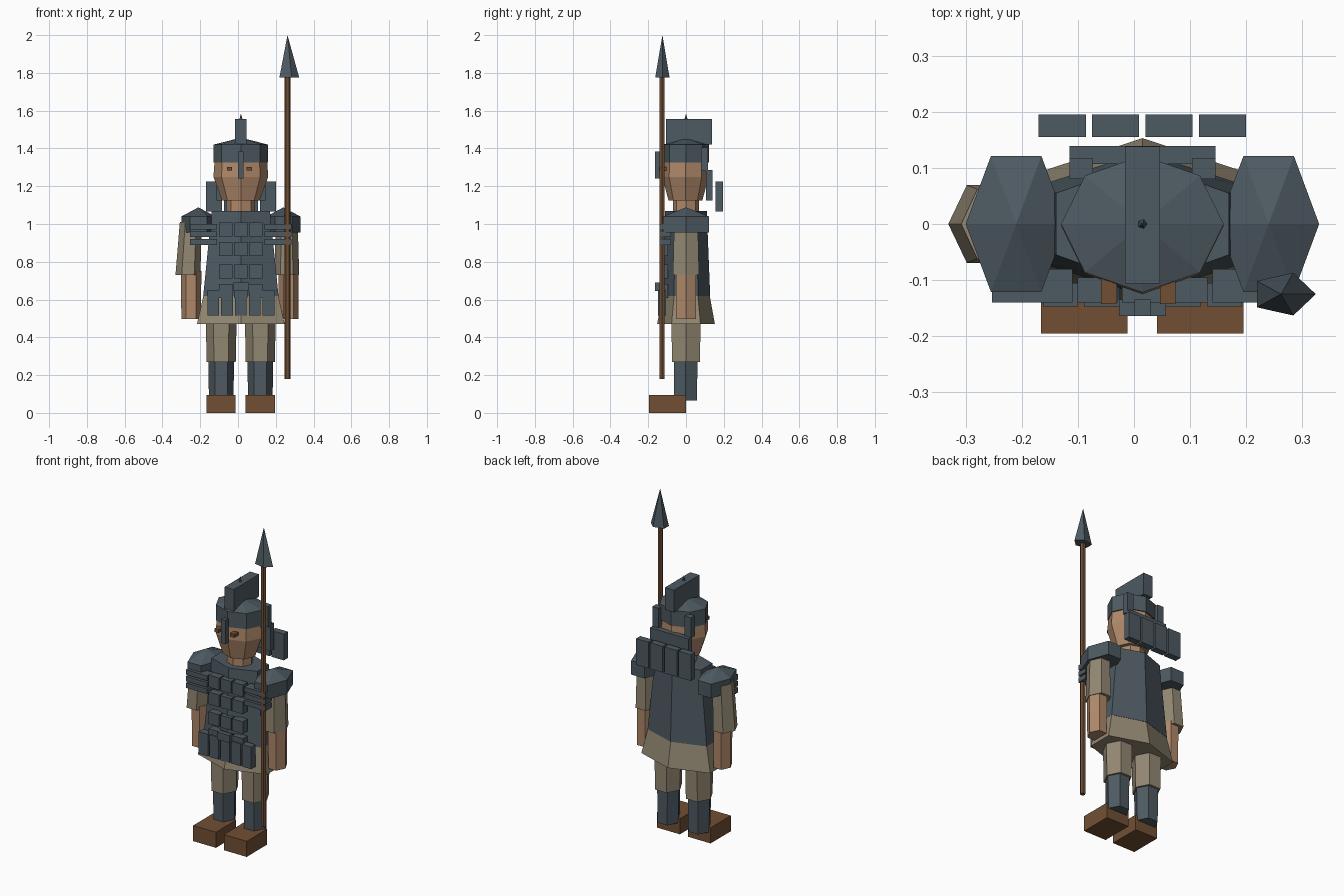
import bpy, bmesh, math

if "Cube" in bpy.data.objects:
    bpy.data.objects.remove(bpy.data.objects["Cube"])


def material(name, rgb):
    m = bpy.data.materials.new(name)
    m.diffuse_color = (*rgb, 1)
    m.use_nodes = True
    m.node_tree.nodes["Principled BSDF"].inputs["Base Color"].default_value = m.diffuse_color
    return m


STEEL = material("slate steel", (0.075, 0.102, 0.122))
SKIN = material("skin", (0.43, 0.25, 0.145))
CLOTH = material("beige cloth", (0.29, 0.245, 0.17))
BROWN = material("brown leather", (0.165, 0.078, 0.034))
CX = 0.015  # body centre line


def finish(name, bm, mat):
    bmesh.ops.recalc_face_normals(bm, faces=bm.faces)
    me = bpy.data.meshes.new(name)
    bm.to_mesh(me)
    bm.free()
    me.materials.append(mat)
    ob = bpy.data.objects.new(name, me)
    bpy.context.collection.objects.link(ob)
    return ob


def box(name, mat, x0, x1, y0, y1, z0, z1):
    bm = bmesh.new()
    bmesh.ops.create_cube(bm, size=1)
    for v in bm.verts:
        v.co = ((x0 + x1) / 2 + v.co.x * (x1 - x0),
                (y0 + y1) / 2 + v.co.y * (y1 - y0),
                (z0 + z1) / 2 + v.co.z * (z1 - z0))
    return finish(name, bm, mat)


def loft(name, mat, sides, rings, turn=0.0):
    """Faceted solid through rings of (x, y, z, rx, ry); rx = 0 gives a point."""
    bm = bmesh.new()
    loops = []
    for x, y, z, rx, ry in rings:
        if rx == 0:
            loops.append([bm.verts.new((x, y, z))])
            continue
        angles = [turn + math.tau * i / sides for i in range(sides)]
        loops.append([bm.verts.new((x + rx * math.cos(a), y + ry * math.sin(a), z))
                      for a in angles])
    for a, b in zip(loops, loops[1:]):
        for i in range(sides):
            j = (i + 1) % sides
            if len(b) == 1:
                bm.faces.new((a[i], a[j], b[0]))
            else:
                bm.faces.new((a[i], a[j], b[j], b[i]))
    for end in (loops[0], loops[-1]):
        if len(end) > 1:
            bm.faces.new(end)
    return finish(name, bm, mat)


# Legs and shoes
for side, x in (("left", -0.089), ("right", 0.118)):
    box(f"{side}_shoe", BROWN, x - 0.077, x + 0.077, -0.195, 0, 0, 0.095)
    loft(f"{side}_greave", STEEL, 6, [(x, -0.002, 0.065, 0.065, 0.07),
                                      (x, -0.002, 0.28, 0.068, 0.072)])
    loft(f"{side}_trouser", CLOTH, 6, [(x, 0, 0.27, 0.077, 0.085),
                                       (x, 0, 0.52, 0.082, 0.09)])

# Tunic skirt and body armour: hexagons with a corner at the front
loft("tunic_skirt", CLOTH, 6, [(CX, 0, 0.47, 0.268, 0.153),
                               (CX, 0, 0.64, 0.224, 0.122)], math.pi / 6)
loft("body_armour", STEEL, 6, [(CX, 0, 0.62, 0.23, 0.128),
                               (CX, 0, 1.07, 0.178, 0.11)], math.pi / 6)

# Chest plates, belt buckle and hanging skirt plates
for row, z in enumerate((0.645, 0.748, 0.868, 0.972)):
    for col in range(3):
        x = CX + (col - 1) * 0.08
        box(f"chest_plate_{row}_{col}", STEEL, x - 0.036, x + 0.036,
            -0.14, -0.095, z - 0.037, z + 0.037)
box("belt_buckle", STEEL, CX - 0.042, CX + 0.042, -0.164, -0.135, 0.645, 0.69)
for i in range(5):
    x = CX + (i - 2) * 0.073
    box(f"hanging_plate_{i}", STEEL, x - 0.031, x + 0.031, -0.147, -0.105, 0.515, 0.65)

# Shoulder guards with the strips in front of them
for side, s in (("left", -1), ("right", 1)):
    x = CX + s * 0.225
    loft(f"{side}_shoulder_guard", STEEL, 6, [(x, 0, 0.955, 0.09, 0.14),
                                              (x, 0, 1.04, 0.09, 0.14),
                                              (x, 0, 1.088, 0, 0)])
    for k, z in enumerate((0.905, 0.945, 0.985)):
        a, b = sorted((CX + s * 0.125, CX + s * 0.268))
        box(f"{side}_shoulder_strip_{k}", STEEL, a, b, -0.14, -0.08, z - 0.015, z + 0.015)

# Arms
for side, top, low, fore in (("left", -0.25, -0.265, -0.248), ("right", 0.258, 0.258, 0.267)):
    loft(f"{side}_sleeve", CLOTH, 6, [(low, 0, 0.73, 0.066, 0.08),
                                      (top, 0, 1.01, 0.058, 0.072)])
    loft(f"{side}_forearm", SKIN, 6, [(fore, 0, 0.497, 0.052, 0.06),
                                      (fore, 0, 0.75, 0.054, 0.062)])

# Neck, head and eyes
loft("neck", SKIN, 8, [(CX, 0, 1.05, 0.075, 0.07), (CX, 0, 1.15, 0.075, 0.07)])
loft("head", SKIN, 8, [(CX, -0.003, 1.125, 0.1, 0.09),
                       (CX, -0.003, 1.25, 0.145, 0.122),
                       (CX, -0.003, 1.35, 0.138, 0.118)])
for side, x in (("left", -0.045), ("right", 0.06)):
    box(f"{side}_eye", BROWN, x - 0.014, x + 0.014, -0.143, -0.09, 1.283, 1.303)

# Helmet with crest, spike and guards
loft("helmet", STEEL, 8, [(CX, 0, 1.325, 0.145, 0.122), (CX, 0, 1.42, 0.145, 0.122),
                          (CX, 0, 1.457, 0, 0)])
box("crest", STEEL, CX - 0.031, CX + 0.031, -0.106, 0.138, 1.42, 1.555)
loft("crest_spike", STEEL, 5, [(CX, 0, 1.55, 0.01, 0.01), (CX, 0, 1.585, 0, 0)])
box("nose_guard", STEEL, CX - 0.014, CX + 0.014, -0.164, -0.135, 1.24, 1.385)
box("neck_guard", STEEL, CX - 0.13, CX + 0.13, 0.107, 0.139, 1.125, 1.285)
for side, s in (("left", -1), ("right", 1)):
    x = CX + s * 0.109
    box(f"{side}_cheek_guard", STEEL, x - 0.021, x + 0.021, 0.08, 0.117, 1.28, 1.405)

# Four plates behind the neck
for i in range(4):
    x = CX + (i - 1.5) * 0.0953
    box(f"back_plate_{i}", STEEL, x - 0.042, x + 0.042, 0.155, 0.195, 1.065, 1.225)

# Spear
loft("spear_shaft", BROWN, 6, [(0.262, -0.128, 0.18, 0.015, 0.015),
                               (0.262, -0.128, 1.79, 0.015, 0.015)])
loft("spear_head", STEEL, 5, [(0.266, -0.125, 1.775, 0.058, 0.04),
                              (0.262, -0.125, 2.0, 0, 0)])
